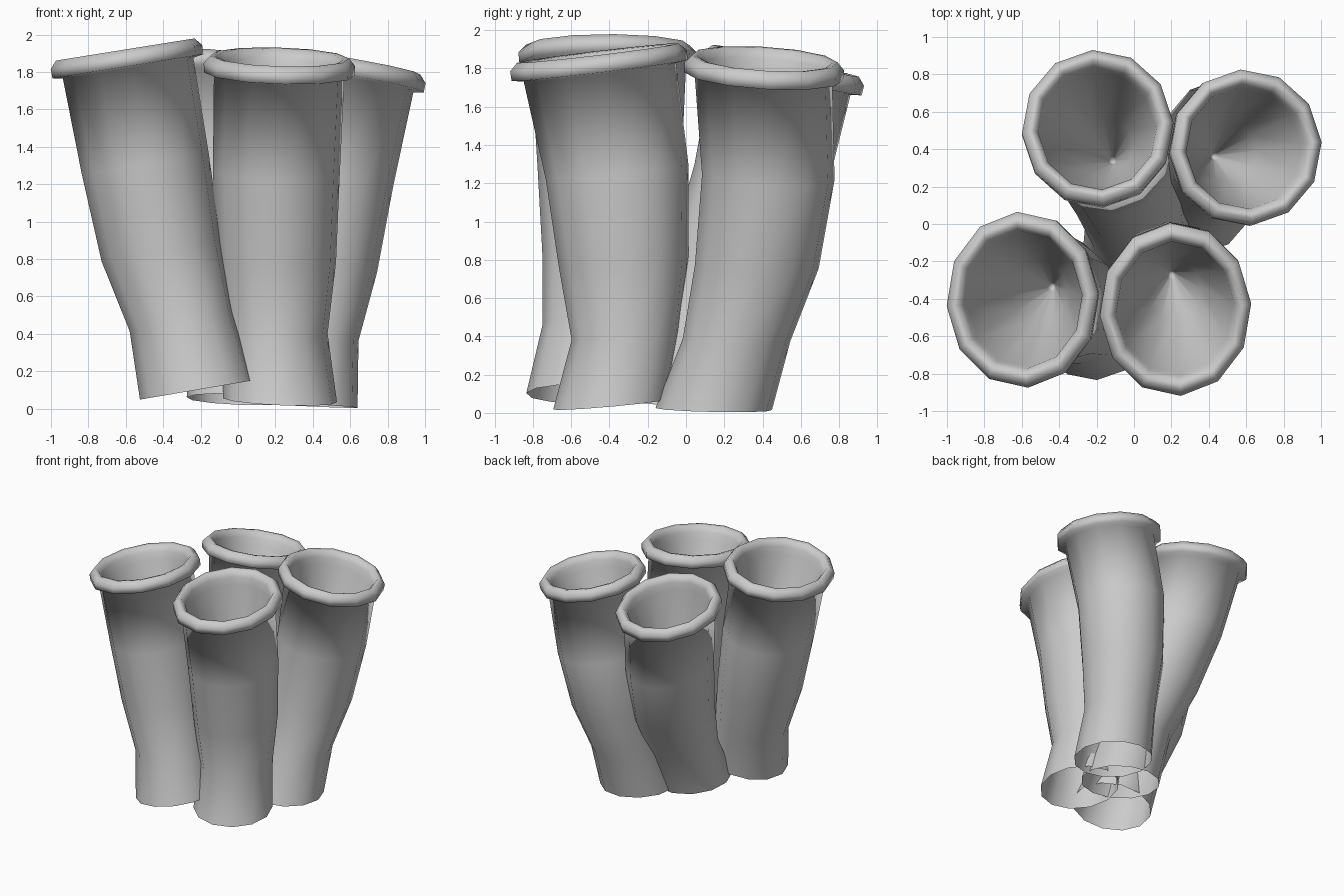
import bpy, bmesh, math

if "Cube" in bpy.data.objects:
    bpy.data.objects.remove(bpy.data.objects["Cube"])

SIDES = 12
# shared wall: (share of the height, radius) from foot to rim
WALL = [(0, .305), (.21, .28), (.43, .32), (.70, .34), (1, .35)]
# rolled lip: (radius scale, height above the wall top)
LIP = [(1.155, .01), (1.16, .06), (1.06, .10), (.98, .095), (.91, .05), (.88, -.01)]

# axis points in x, y; foot and rim heights; foot and rim slopes; depth stretch at the rim; funnel tip
TUBES = {
    "front_left_tube": ([(-.22, -.53), (-.30, -.46), (-.41, -.41), (-.495, -.40), (-.587, -.405)],
                        (.10, 1.82), (.17, 0), (.16, 0), 1.16, (-.43, -.33)),
    "front_right_tube": ([(.225, -.39), (.20, -.31), (.205, -.325), (.205, -.36), (.22, -.45)],
                         (.045, 1.78), (-.04, .09), (-.03, .12), 1.14, (.20, -.26)),
    "back_right_tube": ([(.335, .145), (.365, .265), (.425, .37), (.49, .43), (.588, .405)],
                        (.02, 1.75), (-.05, -.02), (-.17, -.06), 1.03, (.42, .36)),
    "back_left_tube": ([(.03, -.13), (.02, .03), (-.04, .23), (-.12, .39), (-.195, .50)],
                       (.05, 1.74), (-.03, -.10), (-.02, -.22), 1.03, (-.11, .33)),
}


def mix(a, b, t):
    return a + (b - a) * t


def add_ring(bm, x, y, z, rx, ry, tx, ty):
    verts = []
    for i in range(SIDES):
        a = math.tau * i / SIDES + .07
        dx, dy = rx * math.cos(a), ry * math.sin(a)
        verts.append(bm.verts.new((x + dx, y + dy, z + tx * dx + ty * dy)))
    return verts


def build_tube(name, axis, heights, foot, rim, stretch, tip_xy):
    bm = bmesh.new()
    loops = []
    # outer wall, open at the foot
    for (x, y), (t, r) in zip(axis, WALL):
        z = mix(*heights, t)
        tx, ty = mix(foot[0], rim[0], t), mix(foot[1], rim[1], t)
        loops.append(add_ring(bm, x, y, z, r, r * mix(1, stretch, t), tx, ty))
    rx, ry = r, r * stretch
    # lip follows the tilt of the rim
    for s, h in LIP:
        loops.append(add_ring(bm, x - tx * h, y - ty * h, z + h, rx * s, ry * s, tx, ty))
    # inner funnel narrowing to a blunt tip
    tip = (*tip_xy, mix(*heights, WALL[2][0]))
    for t in (.5, .93):
        c = [mix(a, b, t) for a, b in zip((x, y, z), tip)]
        k = LIP[-1][0] * (1 - t)
        loops.append(add_ring(bm, *c, rx * k, ry * k, tx, ty))
    for a, b in zip(loops, loops[1:]):
        for i in range(SIDES):
            j = (i + 1) % SIDES
            bm.faces.new((a[i], a[j], b[j], b[i]))
    end = bm.verts.new(tip)
    for i in range(SIDES):
        bm.faces.new((loops[-1][i], loops[-1][(i + 1) % SIDES], end))
    for f in bm.faces:
        f.smooth = True
    mesh = bpy.data.meshes.new(name)
    bm.to_mesh(mesh)
    bm.free()
    bpy.context.collection.objects.link(bpy.data.objects.new(name, mesh))


for name, spec in TUBES.items():
    build_tube(name, *spec)
